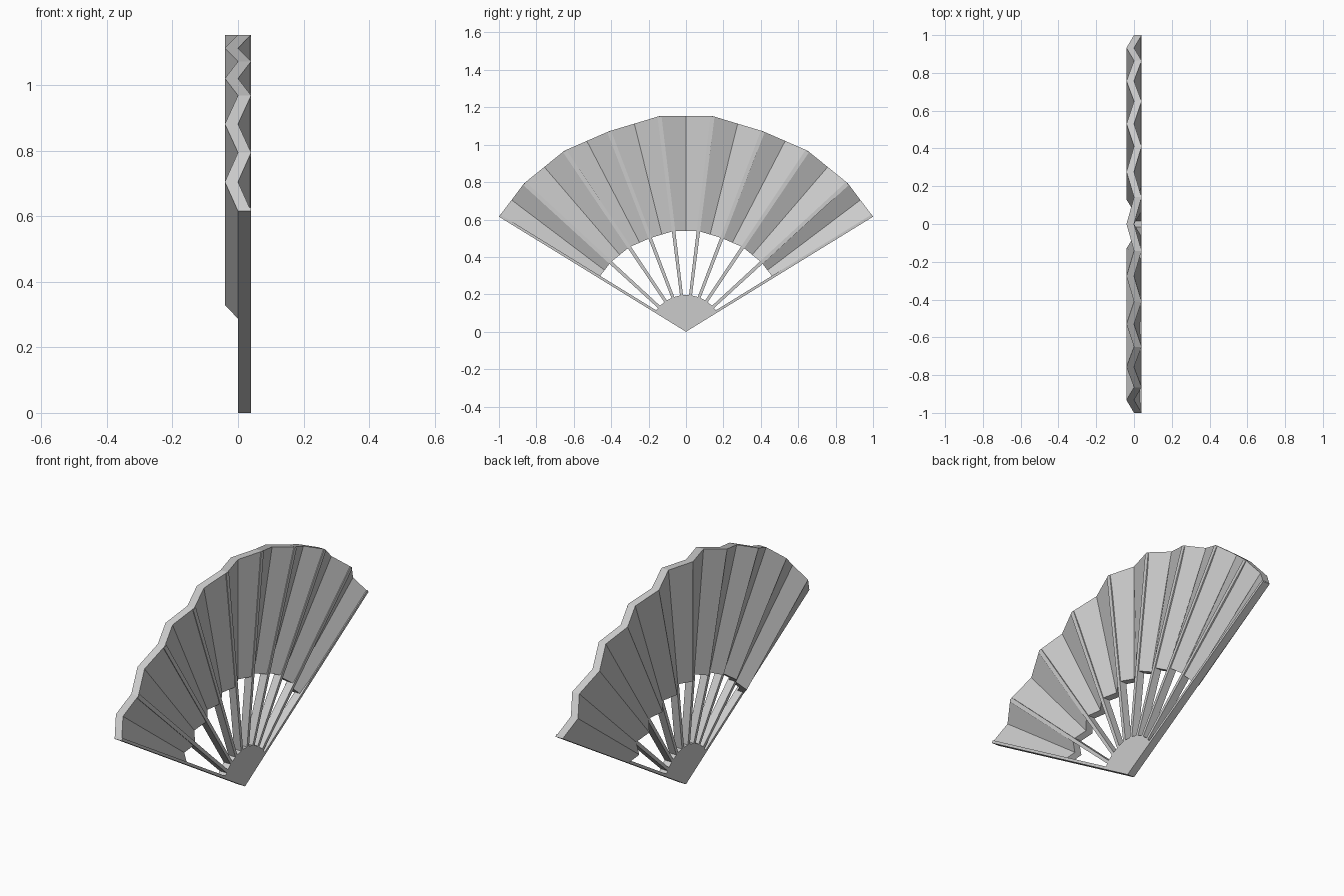
import bpy, bmesh, math
from mathutils import Vector

if "Cube" in bpy.data.objects:
    bpy.data.objects.remove(bpy.data.objects["Cube"])

T = 0.04        # thickness along x, also the pleat depth
INNER = 0.467   # inner leaf edge as a fraction of the outer edge

# Outer ridge points (y, z) on the +y half, mirrored to make ten ridges
half = [(1.0, 0.615), (0.865, 0.794), (0.65, 0.968), (0.411, 1.072), (0.142, 1.153)]
ridges = [Vector(p) for p in half] + [Vector((-y, z)) for y, z in reversed(half)]


def make(name, bm):
    bmesh.ops.recalc_face_normals(bm, faces=bm.faces)
    me = bpy.data.meshes.new(name)
    bm.to_mesh(me)
    bm.free()
    ob = bpy.data.objects.new(name, me)
    bpy.context.collection.objects.link(ob)
    return ob


def slab(name, outline, x0=0.0, x1=T):
    """Extrude a (y, z) outline along x."""
    bm = bmesh.new()
    f = bm.faces.new([bm.verts.new((x0, y, z)) for y, z in outline])
    ext = bmesh.ops.extrude_face_region(bm, geom=[f])
    vs = [v for v in ext["geom"] if isinstance(v, bmesh.types.BMVert)]
    bmesh.ops.translate(bm, verts=vs, vec=(x1 - x0, 0, 0))
    return make(name, bm)


# Pleated leaf: ridges alternate with valleys at the chord midpoints
path = []
for i, p in enumerate(ridges):
    path.append((p, 0.0))
    if i < len(ridges) - 1:
        path.append(((p + ridges[i + 1]) / 2, -T))
bm = bmesh.new()
rings = []
for p, x in path:
    q = p * INNER
    rings.append([bm.verts.new(c) for c in (
        (x, q.x, q.y), (x + T, q.x, q.y), (x + T, p.x, p.y), (x, p.x, p.y))])
for a, b in zip(rings, rings[1:]):
    for k in range(4):
        n = (k + 1) % 4
        bm.faces.new((a[k], a[n], b[n], b[k]))
bm.faces.new(rings[0])
bm.faces.new(rings[-1])
make("pleated_leaf", bm)

# Ribs under every ridge; the outermost two are guards running to the pivot
for i, p in enumerate(ridges):
    side = Vector((-p.y, p.x)).normalized()
    if i in (0, len(ridges) - 1):
        inward = side if i == 0 else -side
        w = inward * 0.014
        slab("guard_%d" % i, [p * 0.03, p, p + w, p * 0.03 + w])
    else:
        a, b = p * 0.15, p * 0.995
        wa, wb = side * 0.008, side * 0.011
        slab("rib_%d" % i, [a - wa, b - wb, b + wb, a + wa])

# Pivot plate: a sector joining the rib bases
a0 = math.atan2(0.615, 1.0)
arc = [a0 + (math.pi - 2 * a0) * k / 9 for k in range(10)]
slab("pivot_plate", [(0, 0)] + [(0.197 * math.cos(a), 0.197 * math.sin(a)) for a in arc])
